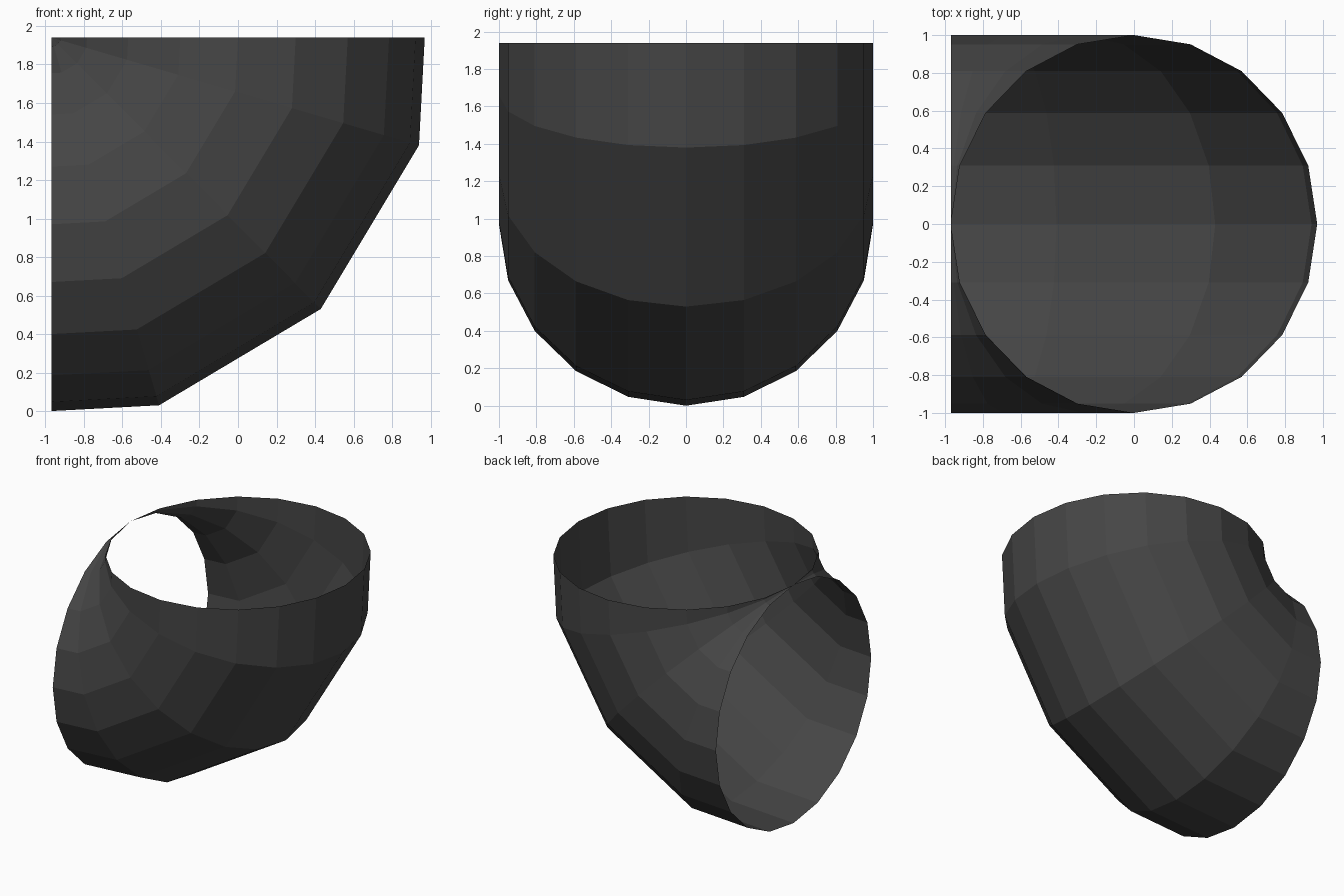
import bpy, bmesh, math

if "Cube" in bpy.data.objects:
    bpy.data.objects.remove(bpy.data.objects["Cube"])

SIDES = 20
PIVOT = (-0.97, 1.94)  # inner corner of the bend (x, z)
# outermost point (x, z) of every ring, from the side mouth to the top mouth
OUTER = [(-0.97, 0.0), (-0.41, 0.03), (0.43, 0.53), (0.94, 1.38), (0.97, 1.94)]

# Rings fan out around the pivot
bm = bmesh.new()
rings = []
for ox, oz in OUTER:
    ring = []
    for i in range(SIDES):
        a = 2 * math.pi * i / SIDES
        t = (1 + math.cos(a)) / 2
        ring.append(bm.verts.new((PIVOT[0] + (ox - PIVOT[0]) * t,
                                  math.sin(a),
                                  PIVOT[1] + (oz - PIVOT[1]) * t)))
    rings.append(ring)

# Thin open wall between neighbouring rings
for r0, r1 in zip(rings, rings[1:]):
    for i in range(SIDES):
        j = (i + 1) % SIDES
        bm.faces.new((r0[i], r1[i], r1[j], r0[j]))

# Pinch the inner corner together
bmesh.ops.remove_doubles(bm, verts=bm.verts[:], dist=0.0005)
bmesh.ops.recalc_face_normals(bm, faces=bm.faces[:])
# make the outside of the bend face outwards
low = min(bm.faces, key=lambda f: f.calc_center_median().z)
if low.normal.z > 0:
    bmesh.ops.reverse_faces(bm, faces=bm.faces[:])

mesh = bpy.data.meshes.new("pipe_elbow")
bm.to_mesh(mesh)
bm.free()
elbow = bpy.data.objects.new("pipe_elbow", mesh)
bpy.context.collection.objects.link(elbow)

# Dark grey
mat = bpy.data.materials.new("dark_grey")
mat.diffuse_color = (0.06, 0.06, 0.06, 1)
mat.use_nodes = True
mat.node_tree.nodes["Principled BSDF"].inputs["Base Color"].default_value = mat.diffuse_color
mesh.materials.append(mat)
